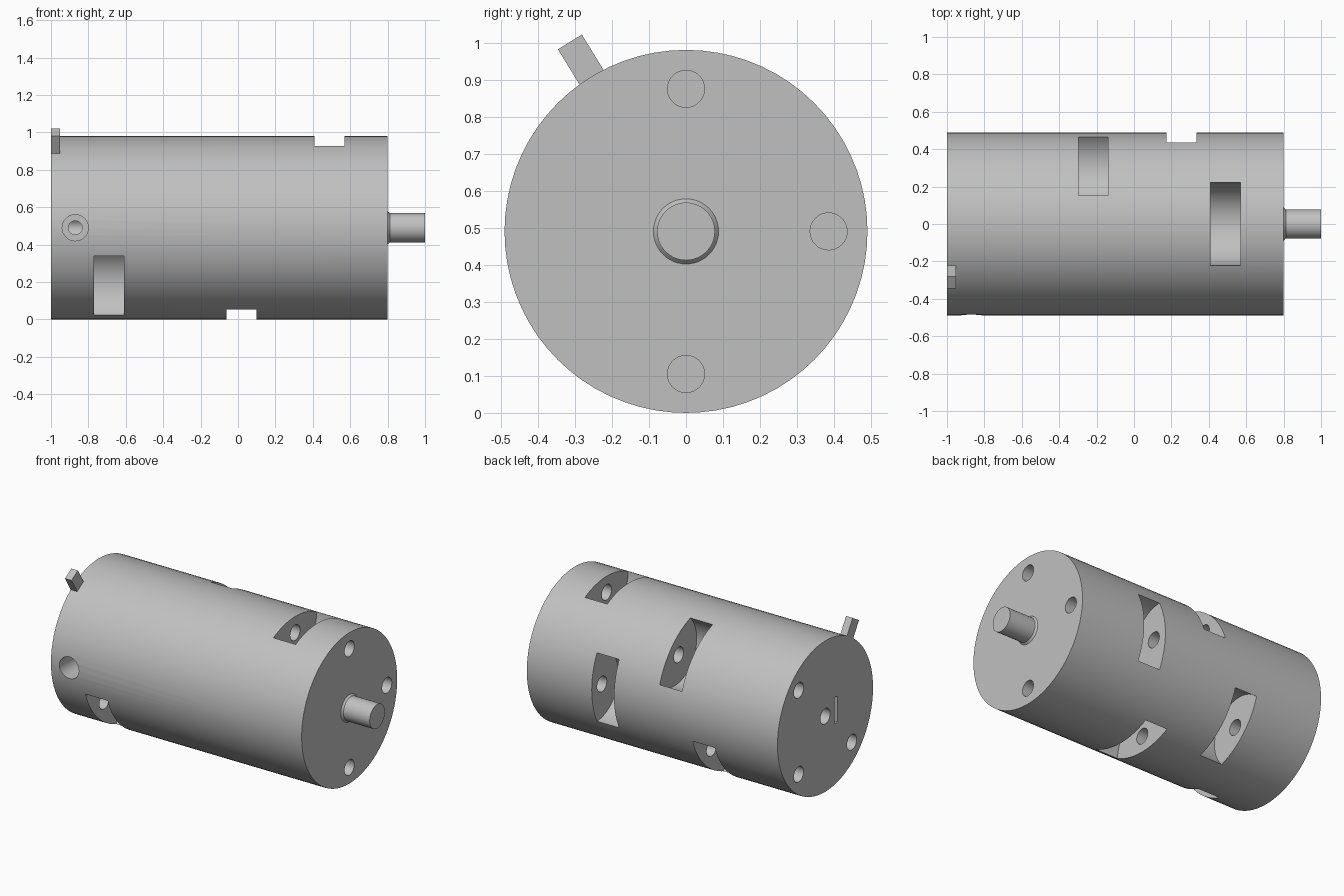
import bpy
from math import sin, cos, radians, pi
from mathutils import Vector, Matrix

default = bpy.data.objects.get("Cube")
if default:
    bpy.data.objects.remove(default, do_unlink=True)

RADIUS, AXIS_Z = 0.49, 0.49
BACK, FRONT = -1.0, 0.8

steel = bpy.data.materials.new("light grey metal")
steel.use_nodes = True
grey = (0.53, 0.53, 0.53, 1)
steel.diffuse_color = grey
steel.node_tree.nodes["Principled BSDF"].inputs["Base Color"].default_value = grey


def radial(angle, dist):
    """Point across the axis; angle runs from the top towards the rear."""
    a = radians(angle)
    return Vector((0, dist * sin(a), AXIS_Z + dist * cos(a)))


def rod(name, start, end, radius, sides=32, end_radius=None):
    """Cylinder or cone between two points."""
    start, end = Vector(start), Vector(end)
    direction = end - start
    bpy.ops.mesh.primitive_cone_add(
        vertices=sides, radius1=radius,
        radius2=radius if end_radius is None else end_radius,
        depth=direction.length)
    obj = bpy.context.object
    obj.name = name
    turn = direction.to_track_quat('Z', 'Y').to_matrix().to_4x4()
    obj.data.transform(Matrix.Translation((start + end) / 2) @ turn)
    obj.data.materials.append(steel)
    return obj


def axial(name, x0, x1, radius, angle=0, dist=0, sides=32, end_radius=None):
    p = radial(angle, dist)
    return rod(name, (x0, p.y, p.z), (x1, p.y, p.z), radius, sides, end_radius)


def box(name, center, size, tilt=0):
    bpy.ops.mesh.primitive_cube_add(size=1)
    obj = bpy.context.object
    obj.name = name
    obj.data.transform(Matrix.Translation(center)
                       @ Matrix.Rotation(radians(-tilt), 4, 'X')
                       @ Matrix.Diagonal((*size, 1)))
    obj.data.materials.append(steel)
    return obj


def combine(target, other, operation='DIFFERENCE'):
    mod = target.modifiers.new(operation.lower(), 'BOOLEAN')
    mod.operation = operation
    mod.solver = 'EXACT'
    mod.object = other
    bpy.context.view_layer.objects.active = target
    bpy.ops.object.modifier_apply(modifier=mod.name)
    bpy.data.objects.remove(other, do_unlink=True)


def smooth(obj):
    bpy.ops.object.select_all(action='DESELECT')
    obj.select_set(True)
    bpy.context.view_layer.objects.active = obj
    bpy.ops.object.shade_smooth_by_angle(angle=radians(30))


# Drum body
body = axial("drum_body", BACK, FRONT, RADIUS, sides=72)

# Scooped pockets, stepped along the drum, each met by a channel from one end
for i, angle in enumerate((0, 90, 180, 45, 135, 225)):
    x = 0.49 - 0.236 * i
    combine(body, axial("pocket_cutter", x - 0.08, x + 0.08, 0.222,
                        angle, 0.437, sides=48))
    if i < 3:
        ends = (x - 0.2, FRONT + 0.1)
    else:
        ends = (BACK - 0.1, x + 0.2)
    combine(body, axial("channel_cutter", *ends, 0.05, angle, 0.385))

# Centre bore and slot in the back end
combine(body, axial("bore_cutter", BACK - 0.1, -0.78, 0.05))
combine(body, box("slot_cutter", (BACK, -0.11, AXIS_Z), (0.2, 0.035, 0.17)))

# Counterbored side hole reaching the centre bore
for radius, depth in ((0.07, 0.2), (0.037, 0.48)):
    combine(body, rod("side_hole_cutter", (-0.87, -0.6, AXIS_Z),
                      (-0.87, depth - RADIUS, AXIS_Z), radius))
smooth(body)

# Output shaft with a flared foot
shaft = axial("shaft", FRONT - 0.01, 1.0, 0.078, sides=48)
smooth(shaft)
foot = axial("shaft_foot", FRONT, FRONT + 0.012, 0.088, sides=48, end_radius=0.078)
smooth(foot)

# Locating key standing out of the back rim
key_angle = -31.5
key_center = radial(key_angle, 0.535) + Vector((BACK + 0.0235, 0, 0))
key = box("locating_key", key_center, (0.047, 0.076, 0.13), key_angle)
